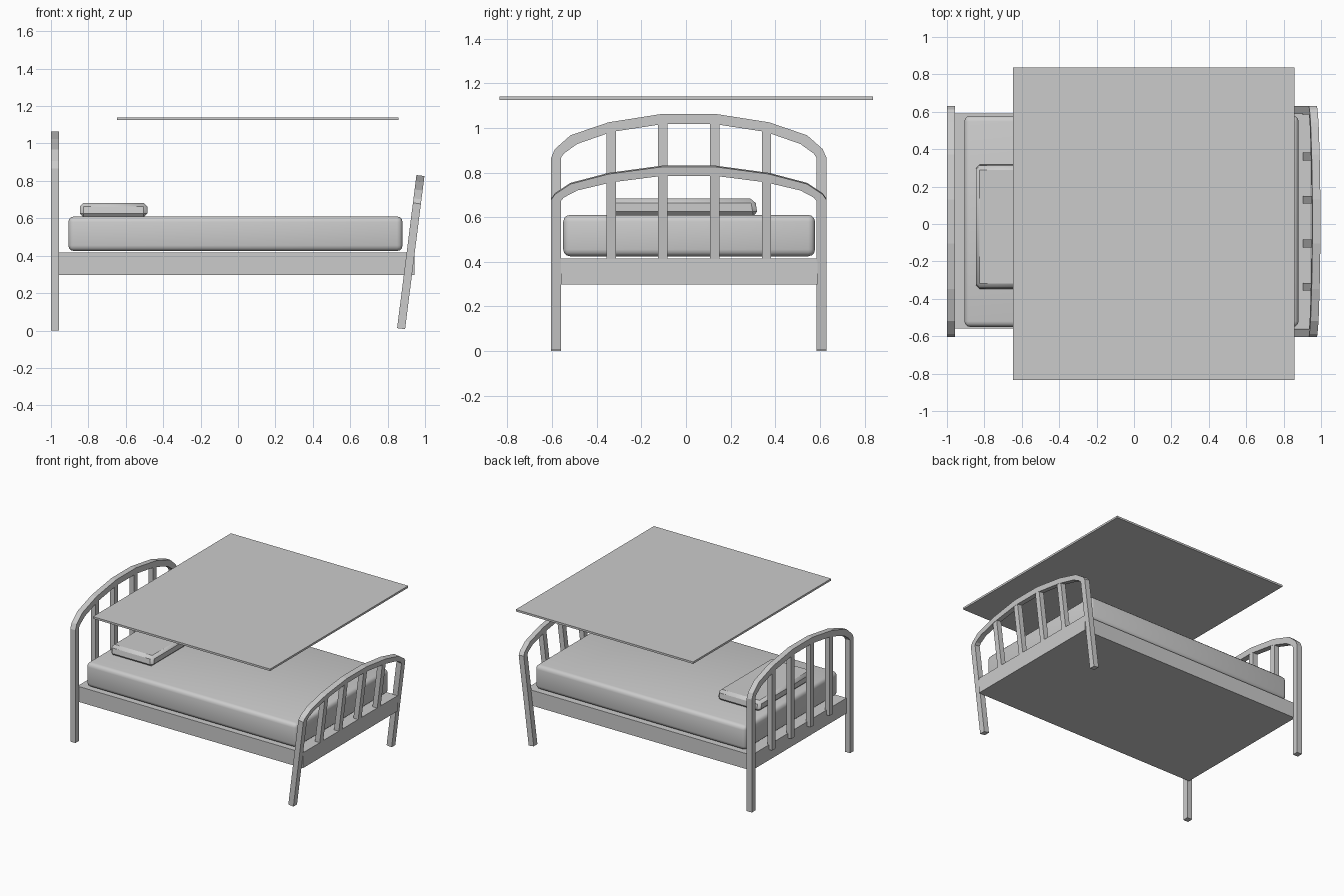
import bpy, bmesh, math
from mathutils import Vector, Matrix

if "Cube" in bpy.data.objects:
    bpy.data.objects.remove(bpy.data.objects["Cube"])

CY = 0.0125   # centre line of the bed frame
TUBE = 0.043  # depth of the tubing


def finish(name, bm):
    bmesh.ops.recalc_face_normals(bm, faces=bm.faces)
    me = bpy.data.meshes.new(name)
    bm.to_mesh(me)
    bm.free()
    ob = bpy.data.objects.new(name, me)
    bpy.context.collection.objects.link(ob)
    return ob


def box(name, lo, hi, matrix=Matrix.Identity(4)):
    lo, hi = Vector(lo), Vector(hi)
    bm = bmesh.new()
    bmesh.ops.create_cube(bm, size=1)
    bmesh.ops.scale(bm, vec=hi - lo, verts=bm.verts)
    bmesh.ops.translate(bm, vec=(lo + hi) / 2, verts=bm.verts)
    bmesh.ops.transform(bm, matrix=matrix, verts=bm.verts)
    return finish(name, bm)


def arch(name, outer, inner, matrix):
    """Mirrored half profiles (y, z) swept into a bent square tube."""
    def full(p):
        return [(-y, z) for y, z in p] + [(y, z) for y, z in reversed(p)]
    bm = bmesh.new()
    rings = []
    for (yo, zo), (yi, zi) in zip(full(outer), full(inner)):
        t = TUBE / 2
        rings.append([bm.verts.new((x, y + CY, z)) for x, y, z in
                      ((-t, yo, zo), (t, yo, zo), (t, yi, zi), (-t, yi, zi))])
    for a, b in zip(rings, rings[1:]):
        for k in range(4):
            n = (k + 1) % 4
            bm.faces.new((a[k], a[n], b[n], b[k]))
    bm.faces.new(rings[0])
    bm.faces.new(rings[-1])
    bmesh.ops.transform(bm, matrix=matrix, verts=bm.verts)
    return finish(name, bm)


def slats(name, inner_top, outer_top, base, matrix):
    for i, (y, z) in enumerate(((-0.348, outer_top), (-0.117, inner_top),
                                (0.117, inner_top), (0.348, outer_top))):
        box(f"{name}_{i + 1}", (-0.02, CY + y - 0.021, base),
            (0.02, CY + y + 0.021, z), matrix)


def soften(ob, width, segments):
    mod = ob.modifiers.new("bevel", "BEVEL")
    mod.width = width
    mod.segments = segments
    bpy.context.view_layer.objects.active = ob
    ob.select_set(True)
    bpy.ops.object.modifier_apply(modifier=mod.name)
    bpy.ops.object.shade_smooth_by_angle(angle=math.radians(35))
    ob.select_set(False)


# Upright headboard with four slats
head = Matrix.Translation((-0.978, 0, 0))
arch("headboard_arch",
     [(0.6175, 0), (0.6175, 0.865), (0.60, 0.905), (0.53, 0.967), (0.36, 1.025), (0.118, 1.063)],
     [(0.573, 0), (0.573, 0.865), (0.56, 0.885), (0.50, 0.928), (0.345, 0.982), (0.118, 1.017)], head)
slats("headboard_slat", 1.03, 0.995, 0.38, head)

# Lower footboard leaning outward
foot = Matrix.Translation((0.872, 0, 0.01)) @ Matrix.Rotation(math.radians(7.2), 4, "Y")
arch("footboard_arch",
     [(0.6175, 0), (0.6175, 0.675), (0.60, 0.70), (0.53, 0.747), (0.36, 0.792), (0.118, 0.825)],
     [(0.573, 0), (0.573, 0.67), (0.56, 0.686), (0.50, 0.718), (0.345, 0.755), (0.118, 0.784)], foot)
slats("footboard_slat", 0.80, 0.77, 0.38, foot)

# Bed base
box("bed_base", (-0.97, -0.56, 0.298), (0.943, 0.59, 0.416))

# Mattress with rounded edges
soften(box("mattress", (-0.907, -0.55, 0.425), (0.88, 0.578, 0.61)), 0.03, 3)

# Pillow, slightly narrower at the top
pillow = box("pillow", (-0.845, -0.352, 0.605), (-0.485, 0.322, 0.683))
for v in pillow.data.vertices:
    if v.co.z > 0.65:
        v.co.y *= 0.96
soften(pillow, 0.02, 1)

# Flat blanket sheet hovering above
box("blanket_sheet", (-0.647, -0.835, 1.125), (0.857, 0.838, 1.14))
